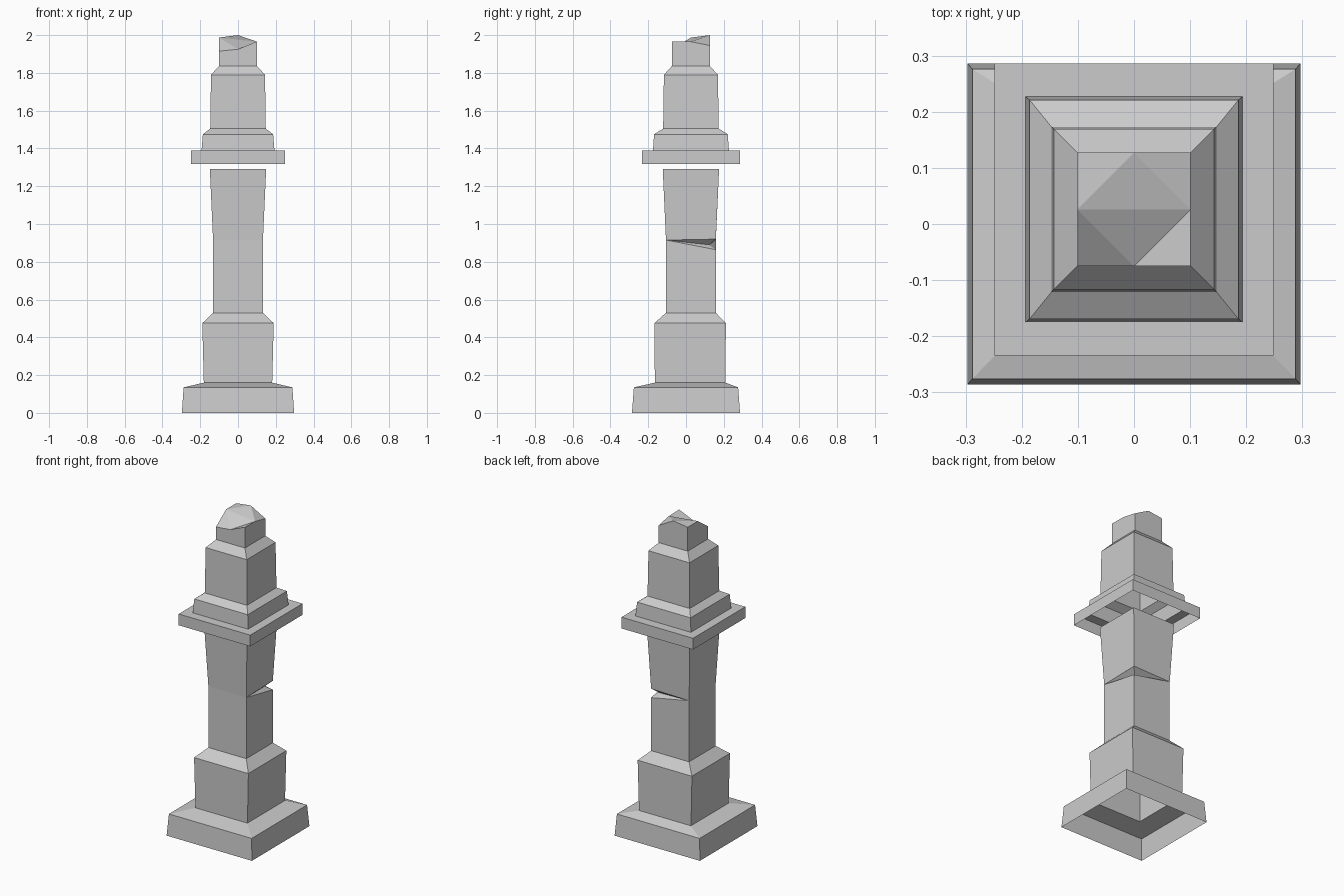
import bpy
import bmesh

cube = bpy.data.objects.get("Cube")
if cube:
    bpy.data.objects.remove(cube, do_unlink=True)

stone = bpy.data.materials.new("grey_stone")
stone.use_nodes = True
GREY = (0.6, 0.6, 0.6, 1)
stone.diffuse_color = GREY
stone.node_tree.nodes["Principled BSDF"].inputs["Base Color"].default_value = GREY

AXIS_Y = 0.026  # the tower stands slightly behind the middle of its plinth


def ring(bm, z, half, half_y=None, y=AXIS_Y):
    """Four corners, in order: front -x, front +x, back +x, back -x."""
    hy = half_y or half
    signs = ((-1, -1), (1, -1), (1, 1), (-1, 1))
    return [bm.verts.new((sx * half, y + sy * hy, z)) for sx, sy in signs]


def loft(bm, rings):
    """Join consecutive rings with open-ended walls."""
    for low, high in zip(rings, rings[1:]):
        for i in range(4):
            j = (i + 1) % 4
            bm.faces.new((low[i], low[j], high[j], high[i]))


def finish(bm, name):
    mesh = bpy.data.meshes.new(name)
    bm.to_mesh(mesh)
    bm.free()
    mesh.materials.append(stone)
    obj = bpy.data.objects.new(name, mesh)
    bpy.context.collection.objects.link(obj)


# Plinth and pedestal: one hollow shell, open below
bm = bmesh.new()
loft(bm, [
    ring(bm, 0, 0.297, 0.286, 0),
    ring(bm, 0.135, 0.288, 0.276, 0),
    ring(bm, 0.16, 0.181, 0.187, 0.022),
    ring(bm, 0.475, 0.189, 0.189, 0.022),
    ring(bm, 0.53, 0.132),
])
finish(bm, "plinth_and_pedestal")

# Shaft with a chipped notch at the back +x corner
bm = bmesh.new()
foot = ring(bm, 0.53, 0.132)
lower = ring(bm, 0.915, 0.132)
head = ring(bm, 1.29, 0.149)
chip_low = lower[2]
chip_low.co.z = 0.864
chip_top = bm.verts.new((0.132, AXIS_Y + 0.132, 0.92))
chip_in = bm.verts.new((0.1, 0.123, 0.89))
upper = [lower[0], lower[1], chip_top, lower[3]]
loft(bm, [foot, lower])
loft(bm, [upper, head])
for face in ((lower[1], chip_in, chip_top), (lower[1], chip_low, chip_in),
             (lower[3], chip_top, chip_in), (lower[3], chip_in, chip_low)):
    bm.faces.new(face)
finish(bm, "shaft")

# Floating slab and stepped tiers, open below
bm = bmesh.new()
tiers = [
    ring(bm, 1.317, 0.249, 0.26),
    ring(bm, 1.388, 0.249, 0.26),
    ring(bm, 1.388, 0.193, 0.201),
    ring(bm, 1.475, 0.186, 0.195),
    ring(bm, 1.505, 0.147),
    ring(bm, 1.79, 0.143),
    ring(bm, 1.836, 0.101),
]
loft(bm, tiers)

# Broken crown: uneven corners and side midpoints
base = tiers[-1]
corners = ring(bm, 1.95, 0.101)
for vert, z in zip(corners, (1.915, 1.967, 1.945, 1.987)):
    vert.co.z = z
mids = []
for i, z in enumerate((1.925, 1.965, 2.0, 1.987)):
    co = (corners[i].co + corners[(i + 1) % 4].co) / 2
    co.z = z
    mids.append(bm.verts.new(co))
for i in range(4):
    j = (i + 1) % 4
    bm.faces.new((base[i], base[j], corners[j], mids[i], corners[i]))
    bm.faces.new((mids[i - 1], corners[i], mids[i]))
front, right, back, left = mids
bm.faces.new((left, front, right))
bm.faces.new((left, right, back))
finish(bm, "slab_tiers_and_crown")
